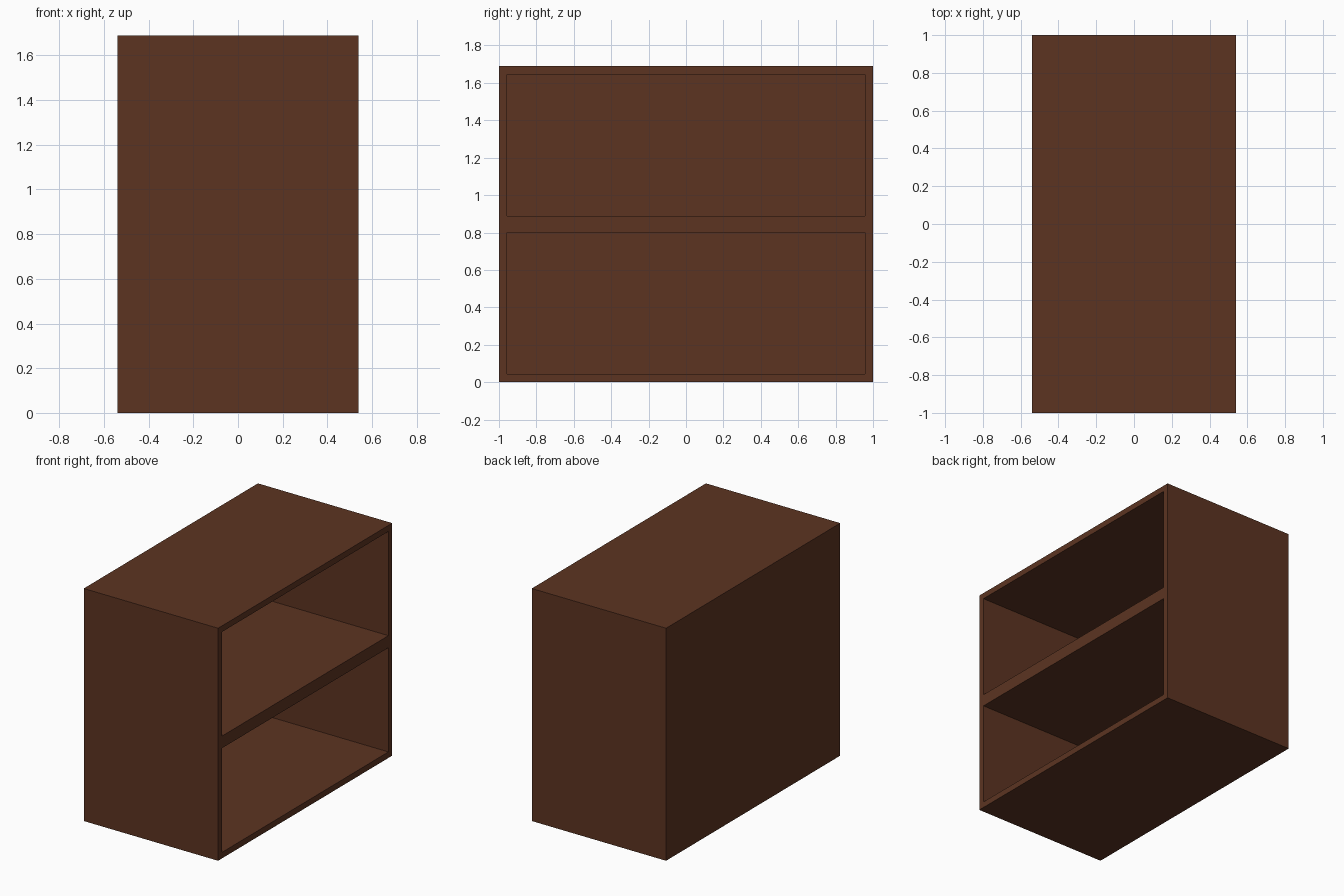
import bpy, bmesh
from mathutils import Vector

if "Cube" in bpy.data.objects:
    bpy.data.objects.remove(bpy.data.objects["Cube"])

W, D, H = 1.08, 2.0, 1.69   # x depth, y width, z height
T = 0.044                   # board thickness

wood = bpy.data.materials.new("dark_brown_wood")
wood.diffuse_color = (0.107, 0.034, 0.0155, 1)
wood.use_nodes = True
wood.node_tree.nodes["Principled BSDF"].inputs["Base Color"].default_value = wood.diffuse_color

bm = bmesh.new()

# Outer block standing on the ground
bmesh.ops.create_cube(bm, size=1.0)
bmesh.ops.scale(bm, vec=(W, D, H), verts=bm.verts)
bmesh.ops.translate(bm, vec=(0, 0, H / 2), verts=bm.verts)
bm.normal_update()

# Split only the open (+x) side at the middle shelf
side = next(f for f in bm.faces if f.normal.x > 0.9)
bmesh.ops.bisect_plane(bm, geom=[side, *side.edges, *side.verts],
                       plane_co=(0, 0, H / 2), plane_no=(0, 0, 1))
bm.normal_update()

# Two compartments: inset the rims, then push the openings to the back panel
openings = [f for f in bm.faces if f.normal.x > 0.9]
bmesh.ops.inset_individual(bm, faces=openings, thickness=T, use_even_offset=True)
pushed = bmesh.ops.extrude_discrete_faces(bm, faces=openings)["faces"]
for f in pushed:
    # rebuild the compartment walls between the rim and the recessed face
    inner = list(f.verts)
    rim = [min((v for v in bm.verts if v not in inner),
               key=lambda v, c=p.co.copy(): (v.co - c).length) for p in inner]
    bmesh.ops.translate(bm, vec=Vector((-(W - T), 0, 0)), verts=inner)
    for i in range(4):
        j = (i + 1) % 4
        quad = (rim[i], rim[j], inner[j], inner[i])
        if not any(set(g.verts) == set(quad) for g in bm.faces):
            bm.faces.new(quad)

bmesh.ops.recalc_face_normals(bm, faces=bm.faces)

mesh = bpy.data.meshes.new("shelf_cabinet")
bm.to_mesh(mesh)
bm.free()
mesh.materials.append(wood)
cabinet = bpy.data.objects.new("shelf_cabinet", mesh)
bpy.context.collection.objects.link(cabinet)
